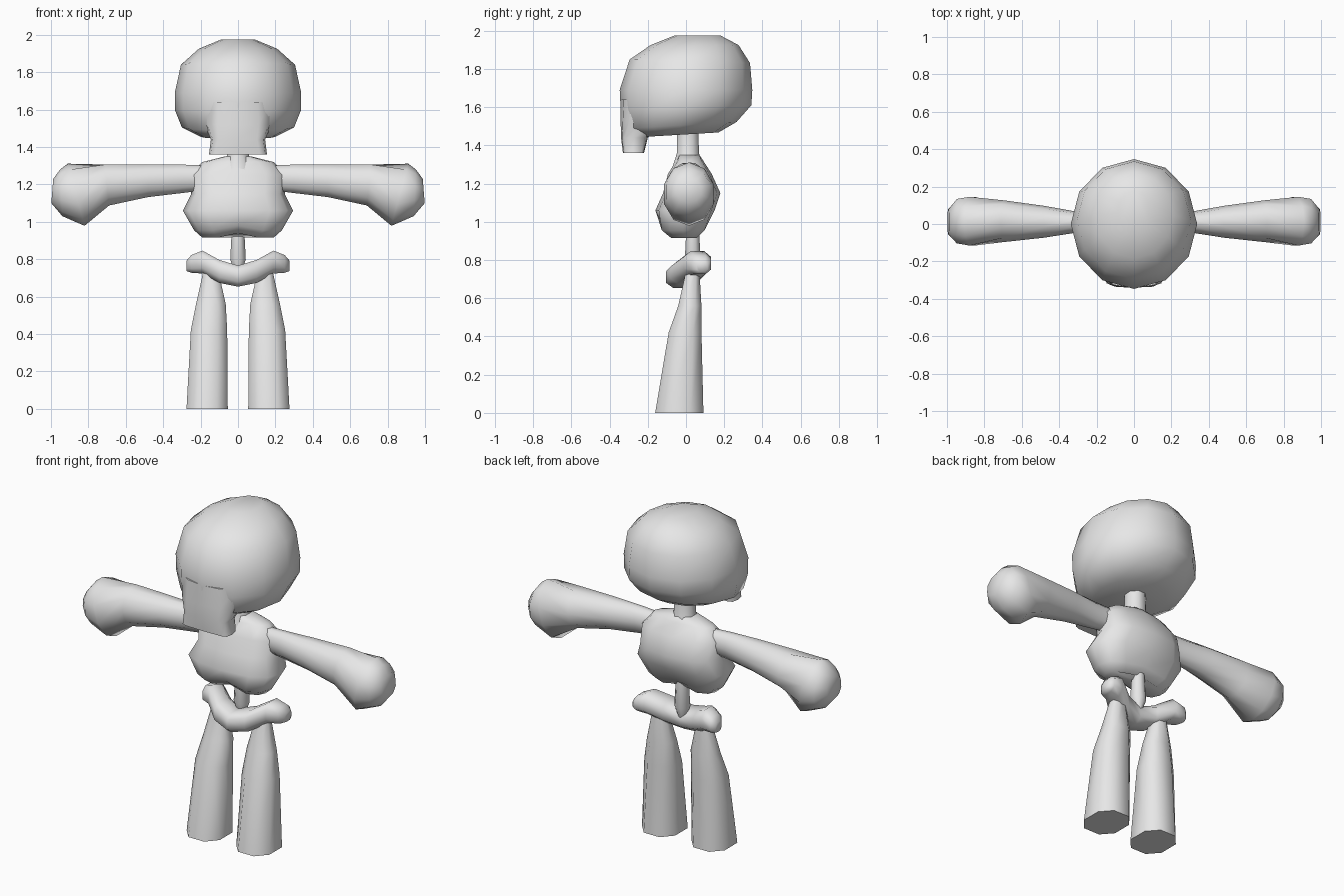
import bpy, bmesh, math
from mathutils import Vector

cube = bpy.data.objects.get("Cube")
if cube:
    bpy.data.objects.remove(cube, do_unlink=True)

bone = bpy.data.materials.new("bone grey")
bone.use_nodes = True
bone.diffuse_color = (0.8, 0.8, 0.8, 1)
bone.node_tree.nodes["Principled BSDF"].inputs["Base Color"].default_value = (0.8, 0.8, 0.8, 1)


def outline(n, a, b, power, phase):
    """Points of a rounded outline with half sizes a and b."""
    points = []
    for i in range(n):
        t = 2 * math.pi * (i + phase) / n
        c, s = math.cos(t), math.sin(t)
        points.append((a * math.copysign(abs(c) ** power, c),
                       b * math.copysign(abs(s) ** power, s)))
    return points


def upright(x, y, z, rx, ry, tilt=0, n=12, power=1, phase=0):
    """Level ring; tilt raises its back."""
    return [Vector((x + u, y + v, z + tilt * v)) for u, v in outline(n, rx, ry, power, phase)]


def sideways(x, y, z, ry, rz, lean=0, n=10, power=1, phase=0):
    """Ring across x; lean pushes its top outwards."""
    return [Vector((x + lean * v, y + u, z + v)) for u, v in outline(n, ry, rz, power, phase)]


def loft(name, rings, side=1, angle=70):
    bm = bmesh.new()
    loops = [[bm.verts.new((p.x * side, p.y, p.z)) for p in ring] for ring in rings]
    for low, high in zip(loops, loops[1:]):
        n = len(low)
        for i in range(n):
            j = (i + 1) % n
            bm.faces.new((low[i], low[j], high[j], high[i]))
    bm.faces.new(loops[0])
    bm.faces.new(loops[-1])
    bmesh.ops.recalc_face_normals(bm, faces=bm.faces)
    mesh = bpy.data.meshes.new(name)
    bm.to_mesh(mesh)
    bm.free()
    mesh.materials.append(bone)
    obj = bpy.data.objects.new(name, mesh)
    bpy.context.collection.objects.link(obj)
    bpy.ops.object.select_all(action="DESELECT")
    obj.select_set(True)
    bpy.context.view_layer.objects.active = obj
    bpy.ops.object.shade_smooth_by_angle(angle=math.radians(angle))
    return obj


# Skull, with a flatter underside rising to the back
loft("skull", [
    upright(0, -0.04, 1.455, 0.20, 0.21, 0.06),
    upright(0, -0.03, 1.505, 0.30, 0.295, 0.06),
    upright(0, 0, 1.60, 0.338, 0.342, 0.03),
    upright(0, 0, 1.69, 0.338, 0.347),
    upright(0, 0.02, 1.84, 0.305, 0.315, -0.03),
    upright(0, 0.045, 1.925, 0.21, 0.23),
    upright(0, 0.06, 1.975, 0.09, 0.12),
])

# Upper jaw block hanging from the face
loft("jaw", [
    upright(0, -0.275, 1.36, 0.155, 0.055, n=12, power=0.4),
    upright(0, -0.27, 1.44, 0.145, 0.07, n=12, power=0.5),
    upright(0, -0.23, 1.52, 0.18, 0.112, n=12, power=0.7),
    upright(0, -0.20, 1.64, 0.20, 0.143, n=12, power=0.9),
])

# Neck and lower spine
loft("neck", [upright(0, 0.01, z, r, r, n=8, phase=0.5)
              for z, r in ((1.28, 0.09), (1.36, 0.062), (1.50, 0.06))])
loft("spine", [upright(0, 0.035, z, r, r, n=8, phase=0.5)
               for z, r in ((0.73, 0.02), (0.80, 0.045), (0.96, 0.036))])

# Rib cage with a notch at the bottom of the breastbone
ribs = [upright(0, y, z, rx, ry, power=0.8) for y, z, rx, ry in (
    (-0.01, 0.915, 0.19, 0.075),
    (-0.015, 0.955, 0.235, 0.125),
    (-0.005, 1.06, 0.295, 0.155),
    (0.03, 1.15, 0.25, 0.15),
    (0.02, 1.25, 0.26, 0.115),
    (0.02, 1.32, 0.19, 0.07),
    (0.015, 1.35, 0.07, 0.055))]
for p in ribs[0] + ribs[1]:
    if abs(p.x) < 0.05:
        p.z += 0.025
        p.y *= 0.85
loft("rib_cage", ribs)

# Pelvis, a crescent whose wings sweep up and back
wing = [(0.275, 0.085, 0.765, 0.03, 0.03), (0.25, 0.075, 0.775, 0.06, 0.05),
        (0.19, 0.06, 0.785, 0.075, 0.065), (0.10, 0, 0.735, 0.085, 0.065)]
middle = [(0, -0.025, 0.71, 0.085, 0.06)]
path = [(-x, *rest) for x, *rest in wing] + middle + wing[::-1]
loft("pelvis", [sideways(*p, n=8, power=0.75, phase=0.5) for p in path])

for side, label in ((1, "left"), (-1, "right")):
    # Arm ending in a club-shaped hand
    loft(label + "_arm", [
        sideways(0.18, 0.015, 1.235, 0.05, 0.07),
        sideways(0.30, 0.01, 1.23, 0.055, 0.08),
        sideways(0.48, 0.012, 1.22, 0.085, 0.092),
        sideways(0.70, 0.015, 1.197, 0.112, 0.115, 0.1),
        sideways(0.865, 0.015, 1.145, 0.137, 0.166, 0.27, phase=0.5),
        sideways(0.945, 0.015, 1.155, 0.125, 0.125, 0.05, phase=0.5),
        sideways(0.993, 0.012, 1.165, 0.07, 0.065, -0.08, phase=0.5),
    ], side)
    # Leg widening to a flat foot
    loft(label + "_leg", [upright(x, y, z, rx, ry, n=8, power=0.85, phase=0.5)
                          for x, y, z, rx, ry in (
        (0.165, -0.035, 0, 0.118, 0.135),
        (0.155, -0.005, 0.42, 0.104, 0.092),
        (0.145, 0.02, 0.56, 0.085, 0.065),
        (0.145, 0.035, 0.74, 0.042, 0.038))], side)
